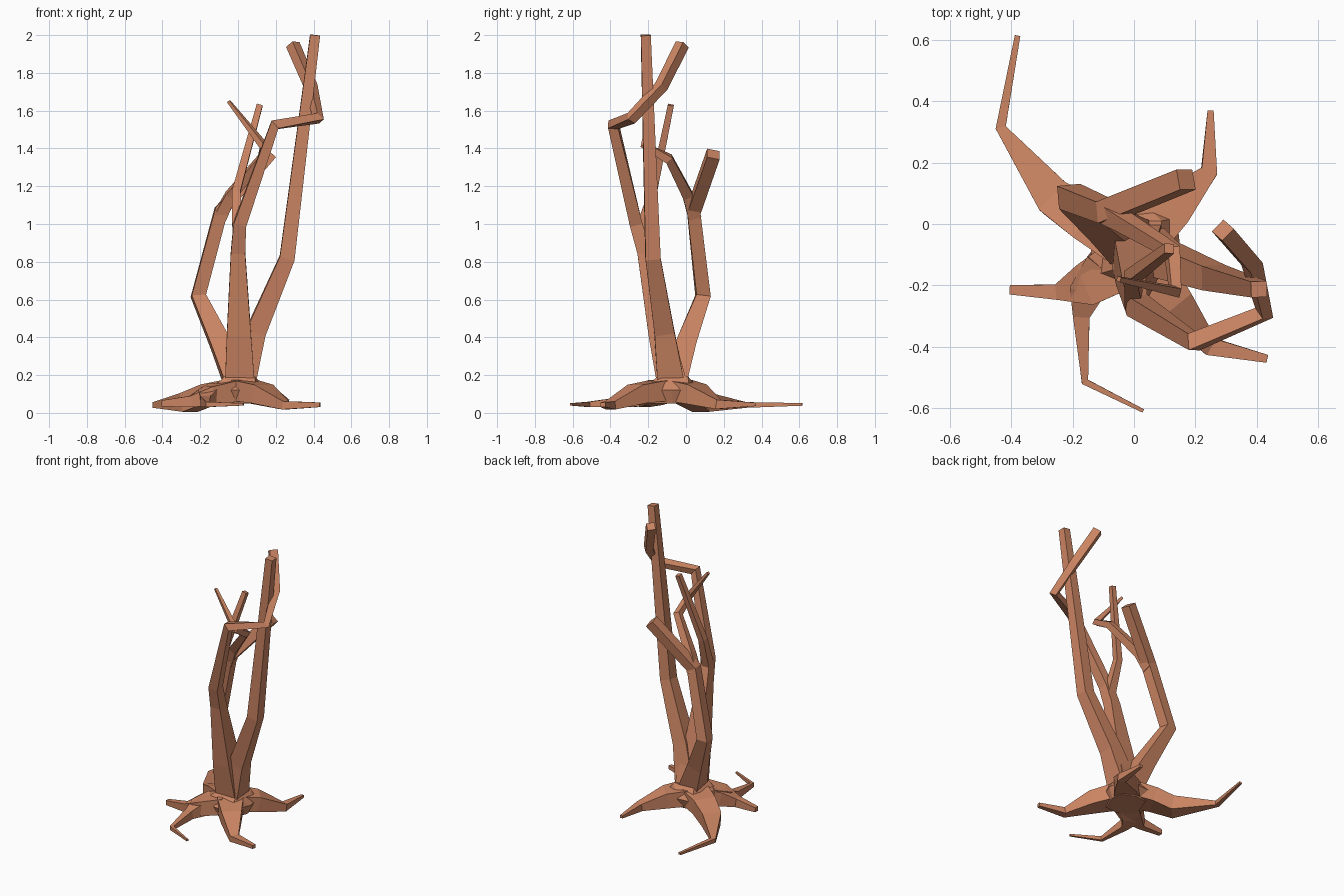
import bpy, bmesh
from mathutils import Vector, Matrix

bark = bpy.data.materials.new("reddish_brown_bark")
bark.diffuse_color = (0.60, 0.235, 0.125, 1)


def finish(name, bm):
    bmesh.ops.recalc_face_normals(bm, faces=bm.faces)
    mesh = bpy.data.meshes.new(name)
    bm.to_mesh(mesh)
    bm.free()
    mesh.materials.append(bark)
    ob = bpy.data.objects.new(name, mesh)
    bpy.context.collection.objects.link(ob)
    return ob


def limb(name, path, flat=False):
    """Four-sided tapering tube. Points are (x, y, z, half width[, half height])."""
    pts = [Vector(p[:3]) for p in path]
    segs = [(b - a).normalized() for a, b in zip(pts, pts[1:])]
    tangents = [segs[0]] + [(a + b).normalized() for a, b in zip(segs, segs[1:])] + [segs[-1]]
    side = Vector((1, 0, 0))
    bm = bmesh.new()
    rings = []
    for p, c, t in zip(path, pts, tangents):
        if flat:                       # roots stay level
            side = t.cross(Vector((0, 0, 1))).normalized()
        else:                          # branches carry their frame along
            side = (side - t * side.dot(t)).normalized()
        up = side.cross(t).normalized()
        w, h = p[3], p[-1]
        rings.append([bm.verts.new(c + side * w * i + up * h * j)
                      for i, j in ((-1, -1), (1, -1), (1, 1), (-1, 1))])
    for a, b in zip(rings, rings[1:]):
        for k in range(4):
            n = (k + 1) % 4
            bm.faces.new((a[k], a[n], b[n], b[k]))
    bm.faces.new(rings[0])
    bm.faces.new(rings[-1])
    return finish(name, bm)


# Stump: flaring lump where trunk and roots meet
bm = bmesh.new()
for x, y in ((-0.07, -0.15), (0.09, -0.15), (0.09, 0.01), (-0.07, 0.01)):
    bm.verts.new((x, y, 0.195))
for x, y in ((-0.09, 0.06), (0.03, 0.07), (0.14, 0.02), (0.15, -0.07),
             (0.09, -0.22), (-0.02, -0.23), (-0.14, -0.17), (-0.14, -0.08)):
    bm.verts.new((x, y, 0.12))
    bm.verts.new((x * 0.8, -0.08 + (y + 0.08) * 0.8, 0.05))
bmesh.ops.convex_hull(bm, input=bm.verts)
finish("stump", bm)

# Main branches
limb("right_branch", [(0.02, -0.08, 0.16, 0.072), (0.095, -0.115, 0.43, 0.053),
                      (0.26, -0.175, 0.82, 0.04), (0.408, -0.213, 2.0, 0.026)])
limb("front_branch", [(0.01, -0.075, 0.16, 0.079), (0.005, -0.135, 0.42, 0.064),
                      (0.0, -0.22, 0.85, 0.038), (0.01, -0.265, 1.0, 0.034),
                      (0.195, -0.385, 1.525, 0.027), (0.425, -0.29, 1.56, 0.024),
                      (0.385, -0.13, 1.73, 0.026), (0.29, -0.02, 1.95, 0.027)])
limb("left_branch", [(-0.0, -0.07, 0.16, 0.07), (-0.095, 0.0, 0.37, 0.052),
                     (-0.21, 0.09, 0.62, 0.038), (-0.09, 0.04, 1.07, 0.035),
                     (0.17, 0.145, 1.37, 0.034)])

# Side twigs
limb("front_twig", [(0.0, -0.25, 0.94, 0.03), (-0.01, -0.175, 1.17, 0.022),
                    (0.115, -0.08, 1.63, 0.016)])
limb("left_twig", [(-0.095, 0.045, 1.04, 0.034), (-0.04, 0.01, 1.15, 0.028),
                   (0.125, -0.09, 1.345, 0.022), (0.135, -0.22, 1.415, 0.018),
                   (-0.05, -0.18, 1.65, 0.008)])

# Roots
limb("back_left_root", [(-0.03, -0.05, 0.12, 0.09, 0.055), (-0.15, 0.015, 0.1, 0.075, 0.052),
                        (-0.26, 0.085, 0.055, 0.062, 0.05), (-0.435, 0.315, 0.042, 0.017, 0.015),
                        (-0.38, 0.615, 0.045, 0.009, 0.007)], True)
limb("back_right_root", [(0.02, -0.04, 0.12, 0.09, 0.055), (0.12, 0.05, 0.1, 0.07, 0.052),
                         (0.245, 0.17, 0.045, 0.027, 0.025), (0.25, 0.37, 0.045, 0.01, 0.009)], True)
limb("front_right_root", [(0.03, -0.13, 0.12, 0.085, 0.055), (0.13, -0.26, 0.1, 0.065, 0.05),
                          (0.25, -0.4, 0.04, 0.03, 0.022), (0.435, -0.44, 0.043, 0.013, 0.012)], True)
limb("left_root", [(-0.02, -0.12, 0.12, 0.085, 0.055), (-0.15, -0.195, 0.09, 0.07, 0.05),
                   (-0.25, -0.222, 0.06, 0.025, 0.03), (-0.405, -0.215, 0.05, 0.015, 0.016)], True)
limb("front_left_root", [(-0.09, -0.14, 0.11, 0.07, 0.05), (-0.155, -0.22, 0.08, 0.055, 0.045),
                         (-0.172, -0.3, 0.06, 0.027, 0.03), (-0.16, -0.515, 0.045, 0.012, 0.014),
                         (0.03, -0.61, 0.045, 0.006, 0.006)], True)
